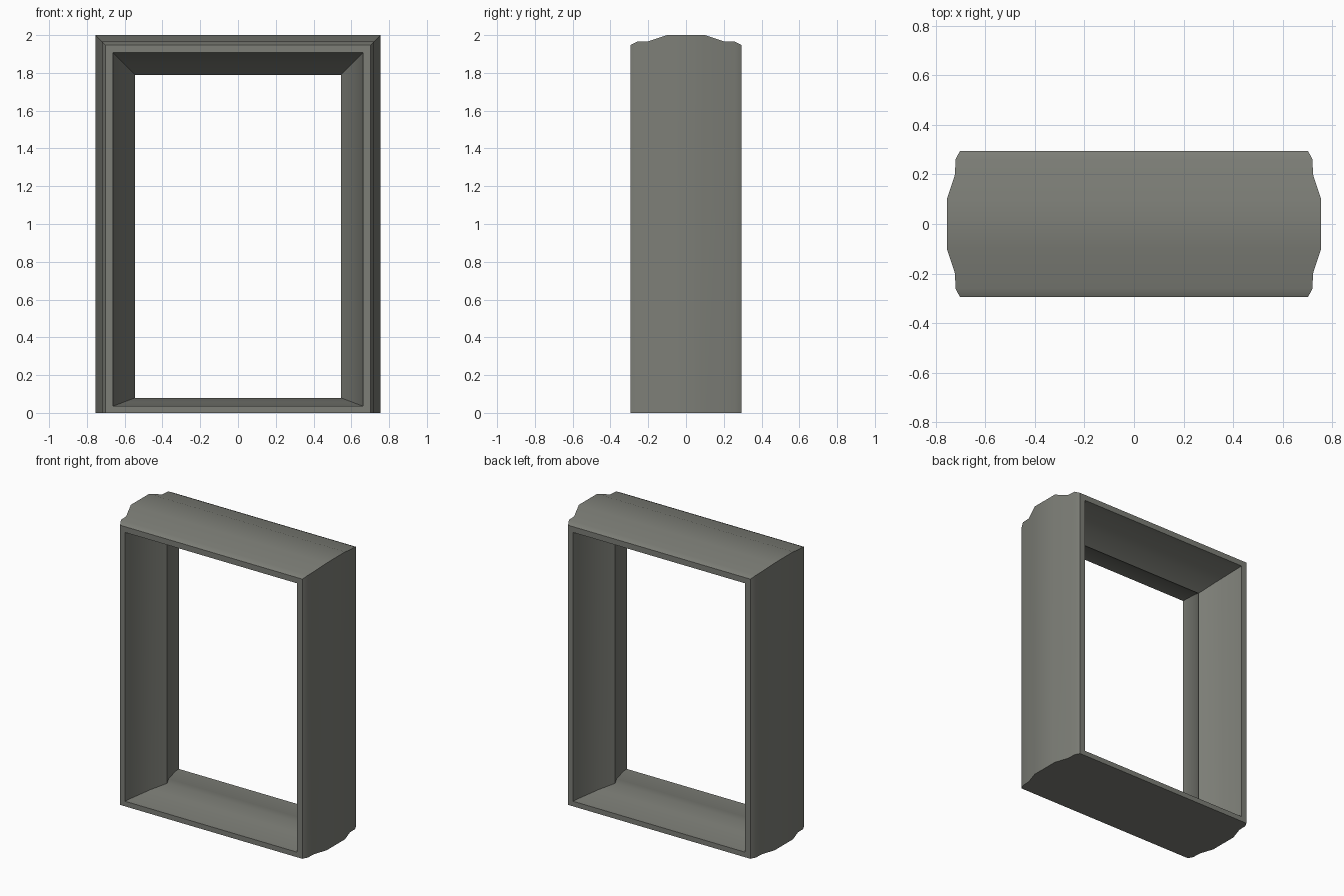
import bpy, bmesh, math

if "Cube" in bpy.data.objects:
    bpy.data.objects.remove(bpy.data.objects["Cube"])

# Moulding cross-section for the front half: (y, outer inset, inner inset) is split in two
# chains of (depth y, inset from the outermost edge).
outer_half = [(0.295, 0.053), (0.26, 0.035), (0.20, 0.033), (0.10, 0.0)]
inner_half = [(0.0, 0.21), (0.10, 0.15), (0.26, 0.095), (0.295, 0.093)]

outer = [(-y, d) for y, d in outer_half] + [(y, d) for y, d in reversed(outer_half)]
inner = [(y, d) for y, d in reversed(inner_half)] + [(-y, d) for y, d in inner_half[1:]]
profile = [(y, d, True) for y, d in outer] + [(y, d, False) for y, d in inner]

W, H, SILL = 0.755, 2.0, 0.38   # half width, height, sill flattening


def corner(sx, top):
    """Mitred copy of the cross-section at one corner of the frame."""
    ring = []
    for y, d, is_outer in profile:
        if top:
            z = H - d
        else:
            z = 0.0 if is_outer else d * SILL   # flat underside
        ring.append((sx * (W - d), y, z))
    return ring


# Frame: bridge the four mitred corner rings into a closed loop
bm = bmesh.new()
rings = [[bm.verts.new(p) for p in corner(sx, top)]
         for sx, top in ((-1, False), (-1, True), (1, True), (1, False))]
n = len(profile)
for a in range(4):
    r, s = rings[a], rings[(a + 1) % 4]
    for i in range(n):
        j = (i + 1) % n
        bm.faces.new((r[i], r[j], s[j], s[i]))
bmesh.ops.recalc_face_normals(bm, faces=bm.faces)

mesh = bpy.data.meshes.new("window_frame")
bm.to_mesh(mesh)
bm.free()
frame = bpy.data.objects.new("window_frame", mesh)
bpy.context.collection.objects.link(frame)

# Single warm grey paint
paint = bpy.data.materials.new("warm_grey")
paint.diffuse_color = (0.205, 0.21, 0.185, 1)
paint.use_nodes = True
paint.node_tree.nodes["Principled BSDF"].inputs["Base Color"].default_value = paint.diffuse_color
mesh.materials.append(paint)

# Soft moulding, crisp mitres
bpy.context.view_layer.objects.active = frame
frame.select_set(True)
bpy.ops.object.shade_smooth_by_angle(angle=math.radians(30))
